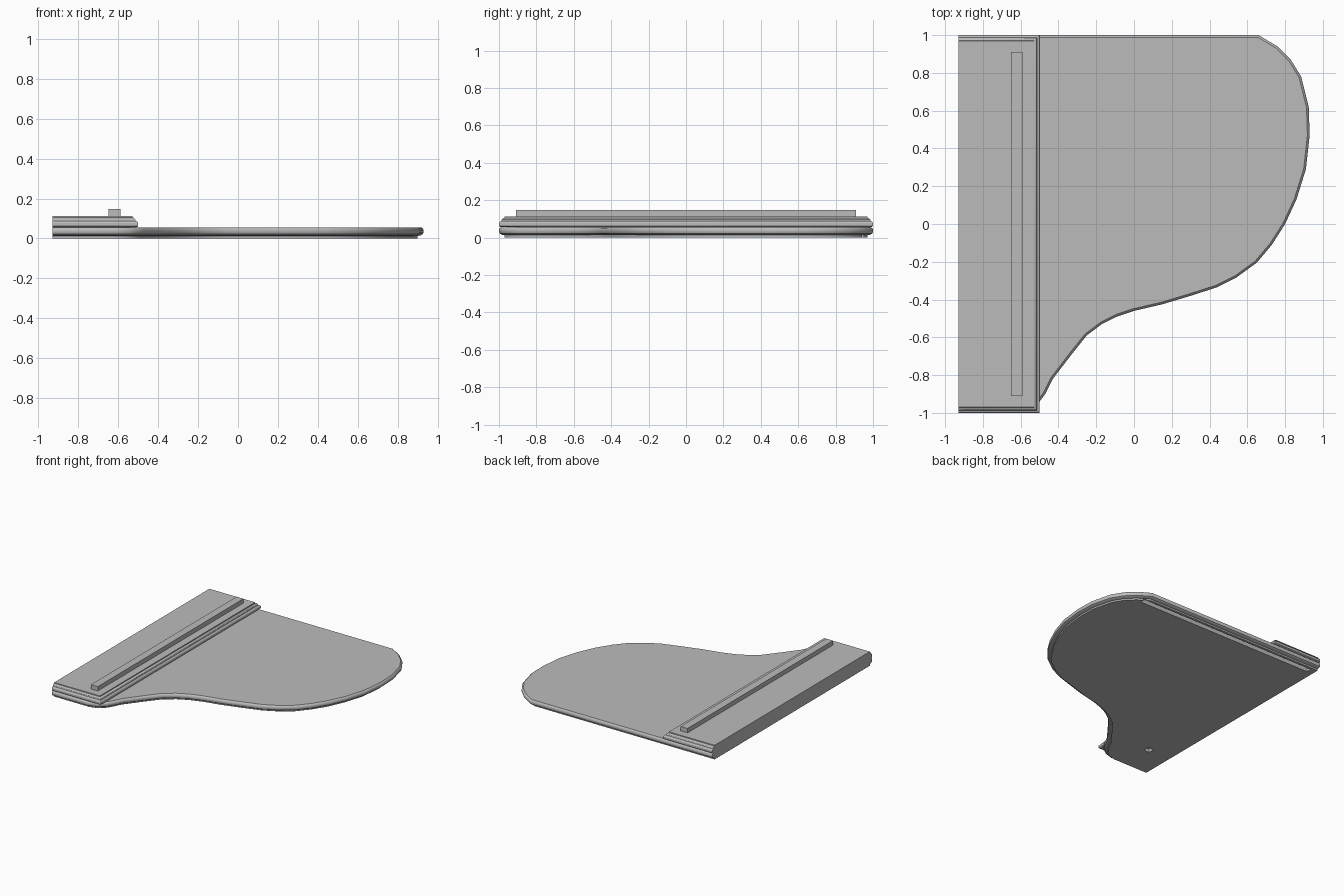
import bpy, bmesh, math
from mathutils import Vector

cube = bpy.data.objects.get("Cube")
if cube:
    bpy.data.objects.remove(cube, do_unlink=True)

HINGE_X = -0.93

grey = bpy.data.materials.new("light_grey")
grey.use_nodes = True
colour = (0.5, 0.5, 0.5, 1)
grey.diffuse_color = colour
grey.node_tree.nodes["Principled BSDF"].inputs["Base Color"].default_value = colour


def inset(points, d):
    """Move every edge inward by d, except the straight hinge edge."""
    result = []
    n = len(points)
    for i in range(n):
        a, b, c = (Vector(points[(i + k) % n]) for k in (-1, 0, 1))
        sides = []
        for p, q in ((a, b), (b, c)):
            e = (q - p).normalized()
            hinge = abs(p.x - HINGE_X) < 1e-4 and abs(q.x - HINGE_X) < 1e-4
            sides.append((Vector((-e.y, e.x)), 0 if hinge else d))
        (n1, d1), (n2, d2) = sides
        det = n1.x * n2.y - n1.y * n2.x
        if abs(det) < 0.01:
            result.append(b + n1 * d1)
        else:
            result.append(b + Vector((d1 * n2.y - d2 * n1.y,
                                      n1.x * d2 - n2.x * d1)) / det)
    return result


def moulded_slab(name, points, profile):
    """Stack inset copies of an outline into a slab with a moulded edge."""
    bm = bmesh.new()
    rings = [[bm.verts.new((p.x, p.y, z)) for p in inset(points, d)]
             for d, z in profile]
    n = len(points)
    for low, high in zip(rings, rings[1:]):
        for i in range(n):
            j = (i + 1) % n
            bm.faces.new((low[i], low[j], high[j], high[i]))
    bm.faces.new(rings[0][::-1])
    bm.faces.new(rings[-1])
    return finish(name, bm)


def box(name, x, y, z):
    bm = bmesh.new()
    bmesh.ops.create_cube(bm, size=1)
    for v in bm.verts:
        v.co = [lo + (c + 0.5) * (hi - lo) for c, (lo, hi) in zip(v.co, (x, y, z))]
    return finish(name, bm)


def finish(name, bm):
    bmesh.ops.recalc_face_normals(bm, faces=bm.faces)
    mesh = bpy.data.meshes.new(name)
    bm.to_mesh(mesh)
    bm.free()
    mesh.materials.append(grey)
    obj = bpy.data.objects.new(name, mesh)
    bpy.context.collection.objects.link(obj)
    return obj


def smooth(obj):
    bpy.ops.object.select_all(action='DESELECT')
    obj.select_set(True)
    bpy.context.view_layer.objects.active = obj
    bpy.ops.object.shade_smooth_by_angle(angle=math.radians(30))


# Main lid with its curved side
lid_outline = [(HINGE_X, -1), (-.62, -1), (-.55, -.98), (-.5, -.94), (-.47, -.9),
               (-.43, -.82), (-.33, -.69), (-.25, -.59), (-.17, -.53),
               (-.09, -.49), (0, -.46), (.15, -.425), (.3, -.38), (.44, -.335),
               (.54, -.285), (.65, -.205), (.73, -.11), (.8, 0), (.86, .13),
               (.91, .29), (.93, .47), (.925, .62), (.885, .78), (.83, .87),
               (.76, .94), (.66, 1), (HINGE_X, 1)]
lid_edge = [(.03, 0), (.03, .013), (.015, .015), (.004, .022), (0, .031),
            (0, .042), (.004, .05), (.012, .056)]
lid = moulded_slab("main_lid", lid_outline, lid_edge)
smooth(lid)

# Long groove and small socket in the underside
for name, x, y in (("groove", (-.88, .7), (.91, .95)),
                   ("socket", (-.755, -.705), (-.73, -.68))):
    cutter = box(name + "_cutter", x, y, (-.05, .03))
    cutter.hide_render = True
    cutter.hide_viewport = True
    cutter.display_type = 'WIRE'
    cut = lid.modifiers.new(name, 'BOOLEAN')
    cut.operation = 'DIFFERENCE'
    cut.solver = 'EXACT'
    cut.object = cutter

# Folded flap with a stepped moulding on three sides
flap_outline = [(HINGE_X, -1), (-.5, -1), (-.5, 1), (HINGE_X, 1)]
flap_edge = [(.008, .056), (0, .062), (0, .078), (.004, .084), (.013, .088),
             (.015, .096), (.022, .103), (.029, .105), (.03, .112)]
smooth(moulded_slab("front_flap", flap_outline, flap_edge))

# Rest bar along the flap
box("rest_bar", (-.65, -.59), (-.91, .91), (.11, .147))
